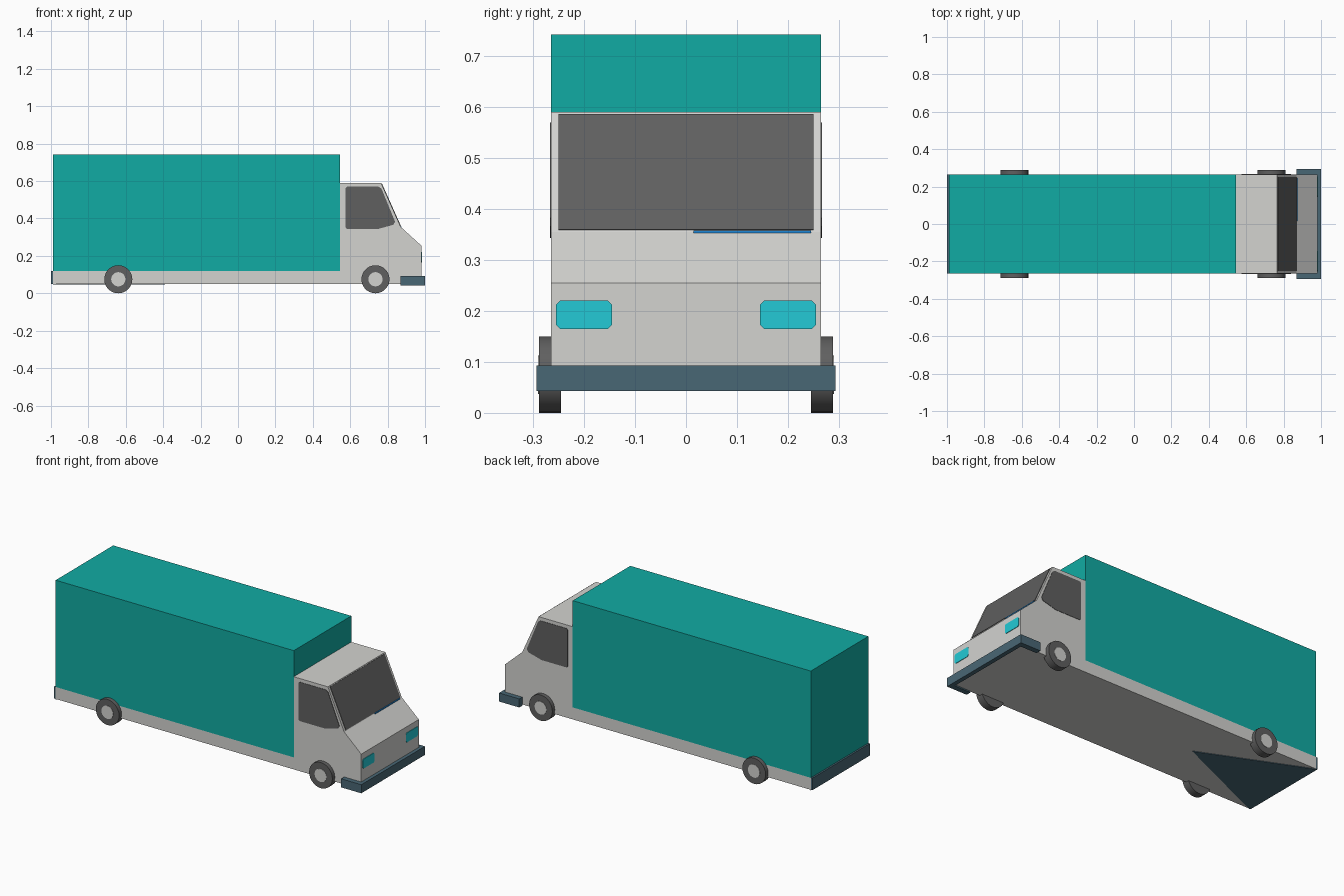
import bpy, bmesh, math
from mathutils import Vector

if "Cube" in bpy.data.objects:
    bpy.data.objects.remove(bpy.data.objects["Cube"])


def material(name, hex_colour):
    lin = []
    for i in (0, 2, 4):
        c = int(hex_colour[i:i + 2], 16) / 255
        lin.append(c / 12.92 if c <= 0.04045 else ((c + 0.055) / 1.055) ** 2.4)
    m = bpy.data.materials.new(name)
    m.diffuse_color = (*lin, 1)
    m.use_nodes = True
    m.node_tree.nodes["Principled BSDF"].inputs["Base Color"].default_value = m.diffuse_color
    return m


PAINT = material("pale grey paint", "d3d3d0")
TEAL = material("teal", "11aba3")
DARK = material("dark grey", "606060")
BUMPER = material("slate blue", "496775")
LAMP = material("cyan", "23cad6")
BLUE = material("blue", "1e88d8")


def prism(name, pts, lo, hi, axis, mat, smooth=False):
    """Extrude a 2D profile from lo to hi along the given axis."""
    place = {"x": lambda a, b, t: (t, a, b),
             "y": lambda a, b, t: (a, t, b),
             "z": lambda a, b, t: (a, b, t)}[axis]
    bm = bmesh.new()
    rings = [[bm.verts.new(place(a, b, t)) for a, b in pts] for t in (lo, hi)]
    n = len(pts)
    for ring in rings:
        bm.faces.new(ring)
    for i in range(n):
        j = (i + 1) % n
        bm.faces.new((rings[0][i], rings[0][j], rings[1][j], rings[1][i]))
    bmesh.ops.recalc_face_normals(bm, faces=bm.faces)
    me = bpy.data.meshes.new(name)
    bm.to_mesh(me)
    bm.free()
    me.materials.append(mat)
    ob = bpy.data.objects.new(name, me)
    bpy.context.collection.objects.link(ob)
    if smooth:
        bpy.ops.object.select_all(action="DESELECT")
        ob.select_set(True)
        bpy.context.view_layer.objects.active = ob
        bpy.ops.object.shade_smooth_by_angle(angle=math.radians(35))
    return ob


def rect(a0, a1, b0, b1):
    return [(a0, b0), (a1, b0), (a1, b1), (a0, b1)]


def circle(x, z, r, n=28):
    return [(x + r * math.cos(math.tau * i / n), z + r * math.sin(math.tau * i / n))
            for i in range(n)]


W = 0.265  # half width of the body

# Cab and chassis in one side profile
prism("cab_and_chassis",
      [(-0.99, 0.05), (0.98, 0.05), (0.98, 0.255), (0.87, 0.355),
       (0.765, 0.59), (0.545, 0.59), (0.545, 0.12), (-0.99, 0.12)],
      -W, W, "y", PAINT)

# Cargo box
prism("cargo_box", rect(-0.99, 0.545, 0.12, 0.742), -W, W, "y", TEAL)

# Bumpers: wrap-around at the front, flat plate at the back
prism("front_bumper",
      [(0.87, -0.293), (1.0, -0.293), (1.0, 0.293), (0.87, 0.293),
       (0.87, 0.262), (0.975, 0.262), (0.975, -0.262), (0.87, -0.262)],
      0.043, 0.093, "z", BUMPER)
prism("rear_bumper", rect(-W, W, 0.05, 0.12), -1.0, -0.99, "x", BUMPER)
prism("rear_underplate", [(-0.99, -W), (-0.99, W), (-0.39, 0)],
      0.047, 0.05, "z", BUMPER)

# Windscreen plate lying on the sloped cab front
top, low = Vector((0.765, 0.59)), Vector((0.87, 0.355))
out = Vector((0.913, 0.408)) * 0.003
a, b = top.lerp(low, 0.02), top.lerp(low, 0.985)
prism("windscreen", [tuple(p) for p in (a, b, b + out, a + out)],
      -0.25, 0.25, "y", DARK)
prism("wiper", rect(0.866, 0.874, 0.353, 0.358), 0.015, 0.245, "y", BLUE)

window = [(0.576, 0.352), (0.583, 0.343), (0.745, 0.343), (0.83, 0.366),
          (0.84, 0.382), (0.767, 0.56), (0.752, 0.57), (0.583, 0.57), (0.576, 0.562)]
for side, s in (("right", -1), ("left", 1)):
    # Side windows
    prism(side + "_window", window, s * (W - 0.002), s * (W + 0.002), "y", DARK)
    # Headlights with clipped corners
    y0, y1, c = 0.145, 0.255, 0.008
    lamp = [(y0 + c, 0.165), (y1 - c, 0.165), (y1, 0.165 + c), (y1, 0.22 - c),
            (y1 - c, 0.22), (y0 + c, 0.22), (y0, 0.22 - c), (y0, 0.165 + c)]
    prism(side + "_headlight", [(s * y, z) for y, z in lamp],
          0.978, 0.983, "x", LAMP)
    # Wheels with pale hubs
    for end, x in (("rear", -0.64), ("front", 0.735)):
        prism(f"{end}_{side}_tyre", circle(x, 0.075, 0.075),
              s * 0.245, s * 0.288, "y", DARK, True)
        prism(f"{end}_{side}_hub", circle(x, 0.075, 0.038),
              s * 0.284, s * 0.29, "y", PAINT, True)
